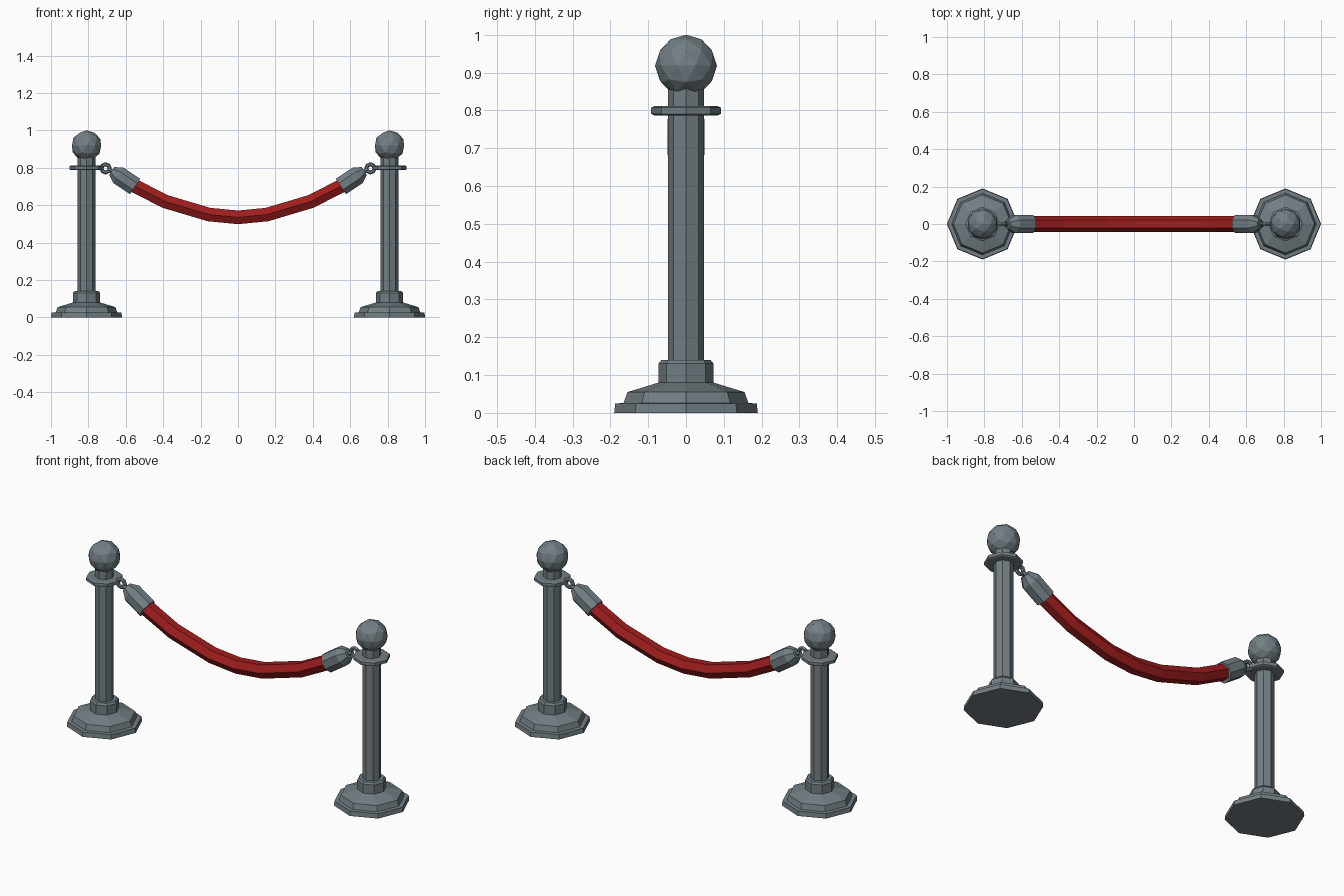
import bpy, bmesh, math
from mathutils import Vector

cube = bpy.data.objects.get("Cube")
if cube:
    bpy.data.objects.remove(cube)


def material(name, color):
    m = bpy.data.materials.new(name)
    m.use_nodes = True
    m.diffuse_color = color
    bsdf = next(n for n in m.node_tree.nodes if n.type == 'BSDF_PRINCIPLED')
    bsdf.inputs["Base Color"].default_value = color
    return m


metal = material("grey metal", (0.17, 0.21, 0.23, 1))
velvet = material("red velvet", (0.35, 0.012, 0.012, 1))


def finish(name, bm, mat):
    bmesh.ops.recalc_face_normals(bm, faces=bm.faces)
    mesh = bpy.data.meshes.new(name)
    bm.to_mesh(mesh)
    bm.free()
    mesh.materials.append(mat)
    ob = bpy.data.objects.new(name, mesh)
    bpy.context.collection.objects.link(ob)
    return ob


def tube(name, centres, radii, sides, mat, turn=0.0):
    """Capped tube through centres in the XZ plane, mitred at the joints."""
    bm = bmesh.new()
    pts = [Vector((x, 0, z)) for x, z in centres]
    rings = []
    for i, p in enumerate(pts):
        before = p - pts[i - 1] if i else pts[1] - p
        after = pts[i + 1] - p if i < len(pts) - 1 else before
        if before.length < 1e-6:
            before = after
        if after.length < 1e-6:
            after = before
        t = (before.normalized() + after.normalized()).normalized()
        side, up = Vector((0, 1, 0)), t.cross(Vector((0, 1, 0)))
        ring = []
        for k in range(sides):
            a = 2 * math.pi * k / sides + turn
            ring.append(bm.verts.new(p + radii[i] * (side * math.cos(a) + up * math.sin(a))))
        rings.append(ring)
    for a, b in zip(rings, rings[1:]):
        for k in range(sides):
            j = (k + 1) % sides
            bm.faces.new((a[k], a[j], b[j], b[k]))
    bm.faces.new(rings[0])
    bm.faces.new(rings[-1])
    return finish(name, bm, mat)


def turned(name, x, profile):
    """Eight-sided upright part from (radius, height) pairs."""
    return tube(name, [(x, z) for r, z in profile], [r for r, z in profile], 8, metal)


POST_X = 0.81
BASE = [(0.19, 0), (0.187, 0.025), (0.165, 0.026), (0.155, 0.055), (0.073, 0.08),
        (0.073, 0.13), (0.065, 0.14)]
COLLAR = [(0.085, 0.787), (0.092, 0.791), (0.092, 0.807), (0.085, 0.811)]

for s, label in ((1, "left"), (-1, "right")):
    x = s * POST_X
    # Post
    turned(label + "_base", x, BASE)
    turned(label + "_pole", x, [(0.047, 0.13), (0.047, 0.87)])
    turned(label + "_collar", x, COLLAR)

    # Ball finial
    bm = bmesh.new()
    bmesh.ops.create_icosphere(bm, subdivisions=2, radius=0.082)
    ball = finish(label + "_ball", bm, metal)
    ball.location = (x, 0, 0.918)

    # Rope end sleeve with tapered tip
    tube(label + "_sleeve",
         [(s * 0.55, 0.70), (s * 0.64, 0.76), (s * 0.675, 0.783)],
         [0.053, 0.053, 0.027], 8, metal, math.pi / 8)

    # Hook: short neck and a ring that meets the collar
    tube(label + "_hook_neck", [(s * 0.66, 0.773), (s * 0.695, 0.79)],
         [0.015, 0.012], 6, metal)
    bpy.ops.mesh.primitive_torus_add(
        major_segments=8, minor_segments=6, major_radius=0.022, minor_radius=0.011,
        location=(s * 0.708, 0, 0.797), rotation=(math.pi / 2, 0, 0))
    ring = bpy.context.object
    ring.name = label + "_hook_ring"
    ring.data.materials.append(metal)

# Hanging rope
half = [(0.155, 0.55), (0.39, 0.62), (0.56, 0.707)]
path = [(-x, z) for x, z in reversed(half)] + [(0, 0.535)] + half
tube("rope", path, [0.042] * len(path), 6, velvet)
